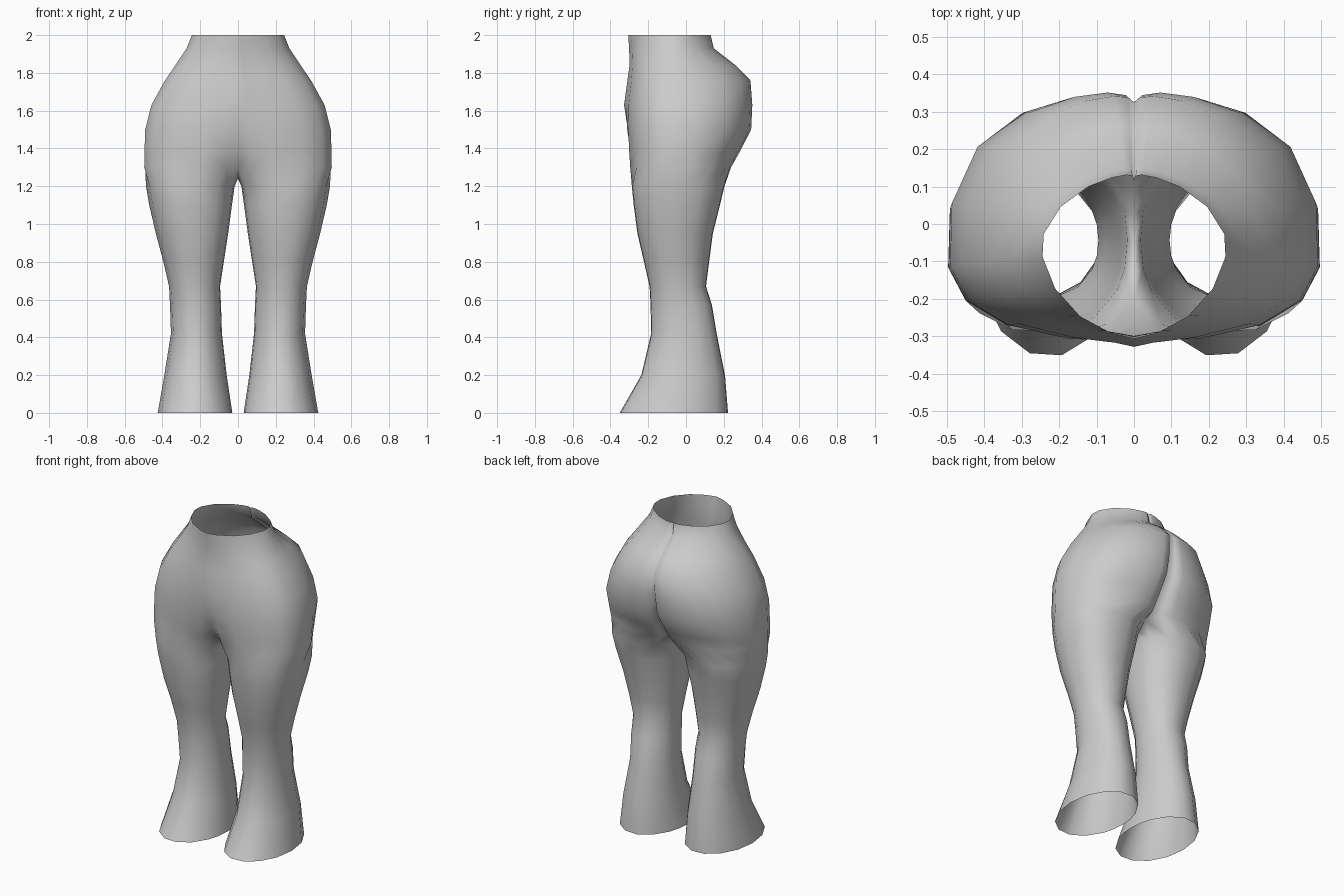
import bpy, bmesh
from math import sin, cos, radians, copysign

if "Cube" in bpy.data.objects:
    bpy.data.objects.remove(bpy.data.objects["Cube"])


def spow(v, n):
    return copysign(abs(v) ** (2 / n), v)


# Leg rings: z, inner x, outer x, front y, back y, roundness
LEG = [
    (0.00, .030, .425, -.355, .227, 2.0),
    (0.20, .060, .390, -.240, .210, 2.0),
    (0.42, .085, .355, -.187, .165, 2.0),
    (0.57, .090, .360, -.190, .140, 2.1),
    (0.67, .095, .365, -.195, .108, 2.1),
    (0.80, .075, .395, -.225, .125, 2.1),
    (0.95, .052, .435, -.260, .145, 2.2),
    (1.10, .032, .470, -.280, .183, 2.3),
    (1.20, .018, .487, -.290, .207, 2.3),
]
# Hip half rings: z, side x, front y, back y, front centre y, cleft y, roundness
HIP = [
    (1.30, .500, -.302, .240, -.200, .100, 2.7),
    (1.38, .499, -.308, .285, -.268, .170, 2.6),
    (1.50, .495, -.314, .347, -.308, .270, 2.5),
    (1.63, .462, -.312, .353, -.328, .318, 2.4),
    (1.76, .390, -.297, .343, -.310, .325, 2.3),
    (1.84, .335, -.292, .265, -.299, .248, 2.1),
    (1.93, .275, -.296, .148, -.301, .136, 1.9),
    (2.00, .247, -.303, .132, -.306, .116, 1.8),
]
HIP_ANGLES = [-90, -86, -74, -52, -30, -8, 12, 36, 58, 74, 84, 88.5, 90]
# Inner thigh / crotch seam points (y, z), from back to front
SEAM = [(.03, 1.255), (-.05, 1.24), (-.13, 1.252)]
LEG_ANGLES = [-150 + 25 * i for i in range(13)] + [165, 180, 195]

bm = bmesh.new()


def leg_ring(z, x0, x1, yf, yb, n):
    cx, rx, cy, ry = (x0 + x1) / 2, (x1 - x0) / 2, (yf + yb) / 2, (yb - yf) / 2
    return [bm.verts.new((cx + rx * spow(cos(radians(a)), n),
                          cy + ry * spow(sin(radians(a)), n), z)) for a in LEG_ANGLES]


def hip_ring(z, x, yf, yb, centre, cleft, n):
    ring, cy = [], -.06
    for i, a in enumerate(HIP_ANGLES):
        s, c = spow(sin(radians(a)), n), spow(max(0, cos(radians(a))), n)
        y = cy + s * (yb - cy if s > 0 else cy - yf)
        if i == 0:
            y = centre
        elif i == 1:
            y += .35 * (centre - yf)
        elif i == 11:
            y += .25 * (cleft - yb)
        elif i == 12:
            y = cleft
        ring.append(bm.verts.new((0 if i in (0, 12) else x * c, y, z)))
    return ring


def bridge(a, b, closed):
    n = len(a)
    for i in range(n if closed else n - 1):
        j = (i + 1) % n
        bm.faces.new((a[i], a[j], b[j], b[i]))


# Leg tube, crotch gusset and hip shell of one half
legs = [leg_ring(*r) for r in LEG]
hips = [hip_ring(*r) for r in HIP]
seam = [bm.verts.new((0, y, z)) for y, z in SEAM]
for a, b in zip(legs, legs[1:]):
    bridge(a, b, True)
bridge(legs[-1], hips[0] + seam, True)
for a, b in zip(hips, hips[1:]):
    bridge(a, b, False)
bmesh.ops.recalc_face_normals(bm, faces=bm.faces)
if sum(f.normal.x * (f.calc_center_median().x - .2) for f in bm.faces) < 0:
    bmesh.ops.reverse_faces(bm, faces=bm.faces)

mesh = bpy.data.meshes.new("flared_trousers")
bm.to_mesh(mesh)
bm.free()
for p in mesh.polygons:
    p.use_smooth = True
trousers = bpy.data.objects.new("flared_trousers", mesh)
bpy.context.collection.objects.link(trousers)

# Other half
mirror = trousers.modifiers.new("mirror", 'MIRROR')
mirror.use_clip = True
mirror.merge_threshold = .001
